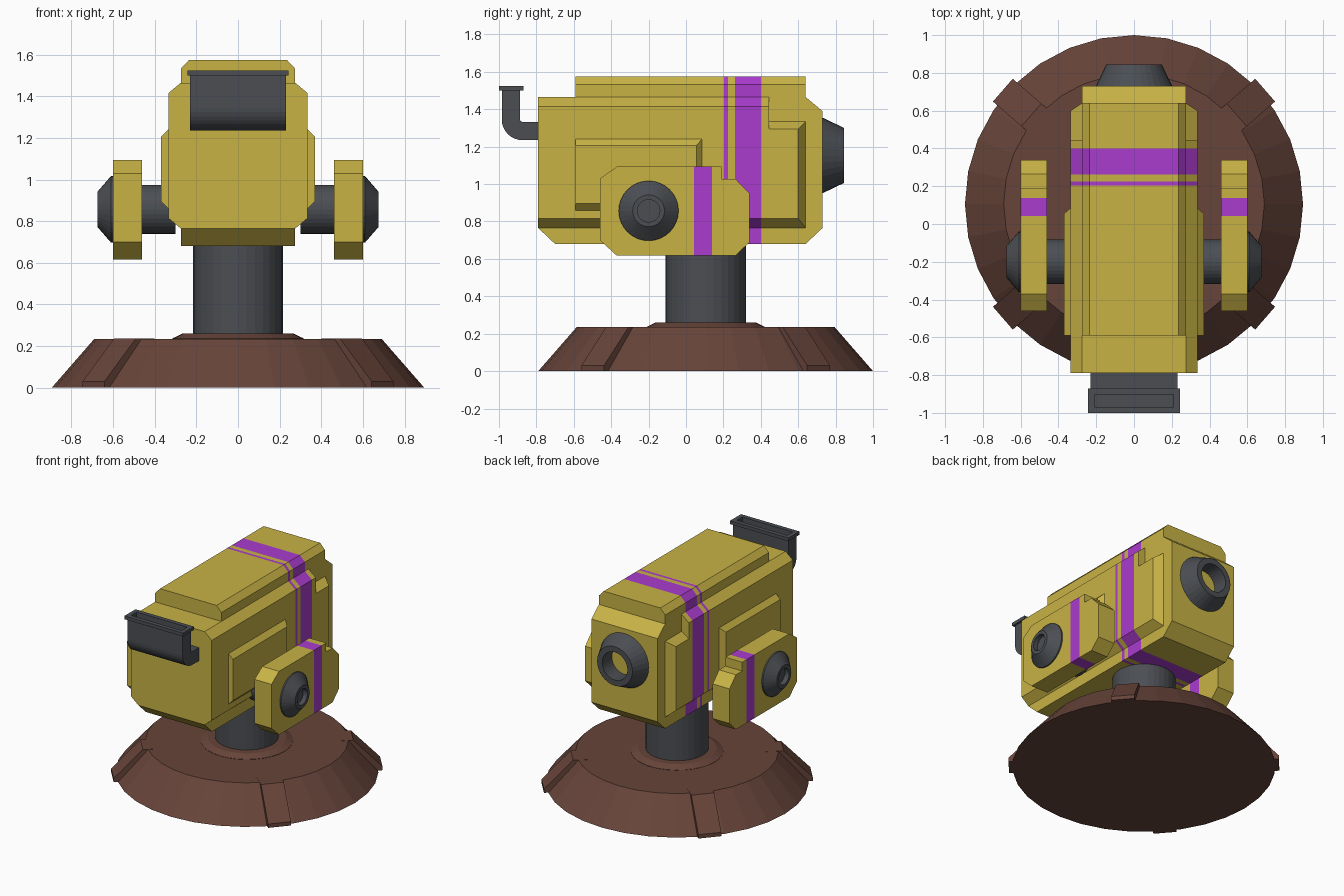
import bpy, bmesh
from math import sin, cos, pi, radians
from mathutils import Vector, Matrix

if "Cube" in bpy.data.objects:
    bpy.data.objects.remove(bpy.data.objects["Cube"])


def material(name, rgb):
    m = bpy.data.materials.new(name)
    m.use_nodes = True
    m.diffuse_color = (*rgb, 1)
    bsdf = next(n for n in m.node_tree.nodes if n.type == "BSDF_PRINCIPLED")
    bsdf.inputs["Base Color"].default_value = (*rgb, 1)
    return m


YELLOW = material("mustard yellow", (0.58, 0.45, 0.06))
PURPLE = material("purple", (0.40, 0.045, 0.62))
GREY = material("dark grey", (0.07, 0.076, 0.086))
BROWN = material("brown", (0.135, 0.058, 0.042))


def loft(name, loops, mat, wrap=False, stripes=(), matrix=None):
    """Skin matching loops; cap the ends, or join them when wrap is set."""
    bm = bmesh.new()
    rows = [[bm.verts.new(p) for p in loop] for loop in loops]
    n = len(rows[0])
    pairs = list(zip(rows, rows[1:]))
    if wrap:
        pairs.append((rows[-1], rows[0]))
    else:
        bm.faces.new(rows[0])
        bm.faces.new(rows[-1])
    for a, b in pairs:
        for i in range(n):
            j = (i + 1) % n
            bm.faces.new((a[i], a[j], b[j], b[i]))
    # Cut clean edges for painted bands
    for band in stripes:
        for y in band:
            bmesh.ops.bisect_plane(bm, geom=bm.verts[:] + bm.edges[:] + bm.faces[:],
                                   plane_co=(0, y, 0), plane_no=(0, 1, 0))
    for f in bm.faces:
        y = f.calc_center_median().y
        f.material_index = int(any(a < y < b for a, b in stripes))
    if matrix:
        bm.transform(matrix)
    bmesh.ops.recalc_face_normals(bm, faces=bm.faces)
    mesh = bpy.data.meshes.new(name)
    bm.to_mesh(mesh)
    bm.free()
    mesh.materials.append(mat)
    if stripes:
        mesh.materials.append(PURPLE)
    ob = bpy.data.objects.new(name, mesh)
    bpy.context.collection.objects.link(ob)
    return ob


def side(x, pts):
    return [(x, y, z) for y, z in pts]


def lathe(name, axis, centre, profile, mat, n=32, wrap=False):
    """Profile of (distance along axis, radius) pairs."""
    loops = []
    for d, r in profile:
        loop = []
        for i in range(n):
            u, v = r * cos(2 * pi * i / n), r * sin(2 * pi * i / n)
            p = {"x": (d, u, v), "y": (u, d, v), "z": (u, v, d)}[axis]
            loop.append(Vector(p) + Vector(centre))
        loops.append(loop)
    return loft(name, loops, mat, wrap)


def rect(hx, y0, y1, z):
    return [(-hx, y0, z), (hx, y0, z), (hx, y1, z), (-hx, y1, z)]


# Base, collar and column
HUB = (0, 0.105, 0)
lathe("base", "z", HUB, [(0, 0.895), (0.235, 0.69)], BROWN)
lathe("collar", "z", HUB, [(0.23, 0.315), (0.237, 0.315), (0.26, 0.268)], BROWN)
lathe("column", "z", HUB, [(0.24, 0.215), (0.72, 0.215)], GREY)

# Four diagonal ribs on the base
rib = [(0.6, 0.001), (0.92, 0.001), (0.92, 0.03), (0.72, 0.236), (0.6, 0.236)]
for i, ang in enumerate((41, 139, 221, 319)):
    loft(f"base_rib_{i + 1}", [[(r, w, z) for r, z in rib] for w in (-0.08, 0.08)], BROWN,
         matrix=Matrix.Translation(HUB) @ Matrix.Rotation(radians(ang), 4, "Z"))

# Main body with painted bands
BANDS = ((0.203, 0.225), (0.262, 0.4))
core = [(-0.79, 0.765), (-0.70, 0.68), (0.64, 0.68), (0.73, 0.765),
        (0.73, 1.39), (0.64, 1.465), (-0.79, 1.465)]
loft("body_core", [side(-0.275, core), side(0.275, core)], YELLOW, stripes=BANDS)

roof = [(-0.275, 1.46), (0.275, 1.46), (0.275, 1.532), (0.235, 1.575),
        (-0.235, 1.575), (-0.275, 1.532)]
loft("roof", [[(x, y, z) for x, z in roof] for y in (-0.59, 0.64)], YELLOW, stripes=BANDS)

# Mirrored side parts
shell_in = [(-0.79, 0.765), (0.64, 0.765), (0.64, 1.335),
            (0.445, 1.335), (0.445, 1.465), (-0.79, 1.465)]
shell_out = [(-0.79, 0.815), (0.60, 0.815), (0.60, 1.295),
             (0.445, 1.295), (0.445, 1.415), (-0.79, 1.415)]
panel_in = [(-0.59, 0.86), (0.085, 0.86), (0.085, 1.24), (-0.59, 1.24)]
panel_out = [(-0.59, 0.895), (0.055, 0.895), (0.055, 1.205), (-0.59, 1.205)]
pod = [(-0.46, 0.70), (-0.37, 0.617), (0.265, 0.617), (0.34, 0.69), (0.34, 0.95),
       (0.265, 1.027), (0.19, 1.027), (0.19, 1.093), (-0.37, 1.093), (-0.46, 1.03)]
for s, word in ((1, "left"), (-1, "right")):
    loft(word + "_shell", [side(s * 0.275, shell_in), side(s * 0.335, shell_out)],
         YELLOW, stripes=BANDS)
    loft(word + "_panel", [side(s * 0.335, panel_in), side(s * 0.37, panel_out)], YELLOW)
    loft(word + "_pod", [side(s * 0.46, pod), side(s * 0.60, pod)],
         YELLOW, stripes=((0.043, 0.138),))
    hub = (0, -0.2, 0.857)
    lathe(word + "_axle", "x", hub, [(s * 0.3, 0.118), (s * 0.47, 0.118)], GREY)
    lathe(word + "_axle_cap", "x", hub,
          [(s * 0.595, 0.16), (s * 0.61, 0.16), (s * 0.675, 0.085),
           (s * 0.675, 0.06), (s * 0.64, 0.06)], GREY)

# Rear nozzle, an open tapered ring
lathe("rear_nozzle", "y", (0, 0, 1.153),
      [(0.728, 0.203), (0.845, 0.147), (0.845, 0.105), (0.728, 0.105)], GREY, wrap=True)

# Front chute: flat elbow, then a hollow flanged mouth
cy, cz, steps = -0.875, 1.345, 8
arc = [(sin(pi / 2 * i / steps), cos(pi / 2 * i / steps)) for i in range(steps + 1)]
elbow = [(-0.78, cz - 0.11)] + [(cy - 0.11 * a, cz - 0.11 * b) for a, b in arc]
elbow += [(cy - 0.11, 1.4), (cy - 0.012, 1.4)]
elbow += [(cy - 0.012 * a, cz - 0.012 * b) for a, b in reversed(arc)]
elbow += [(-0.78, cz - 0.012)]
loft("chute_elbow", [side(-0.23, elbow), side(0.23, elbow)], GREY)
loft("chute_mouth", [rect(0.23, -0.985, -0.887, 1.4), rect(0.23, -0.985, -0.887, 1.5),
                     rect(0.243, -1.0, -0.87, 1.5), rect(0.243, -1.0, -0.87, 1.525),
                     rect(0.21, -0.968, -0.902, 1.525), rect(0.21, -0.968, -0.902, 1.42)], GREY)
